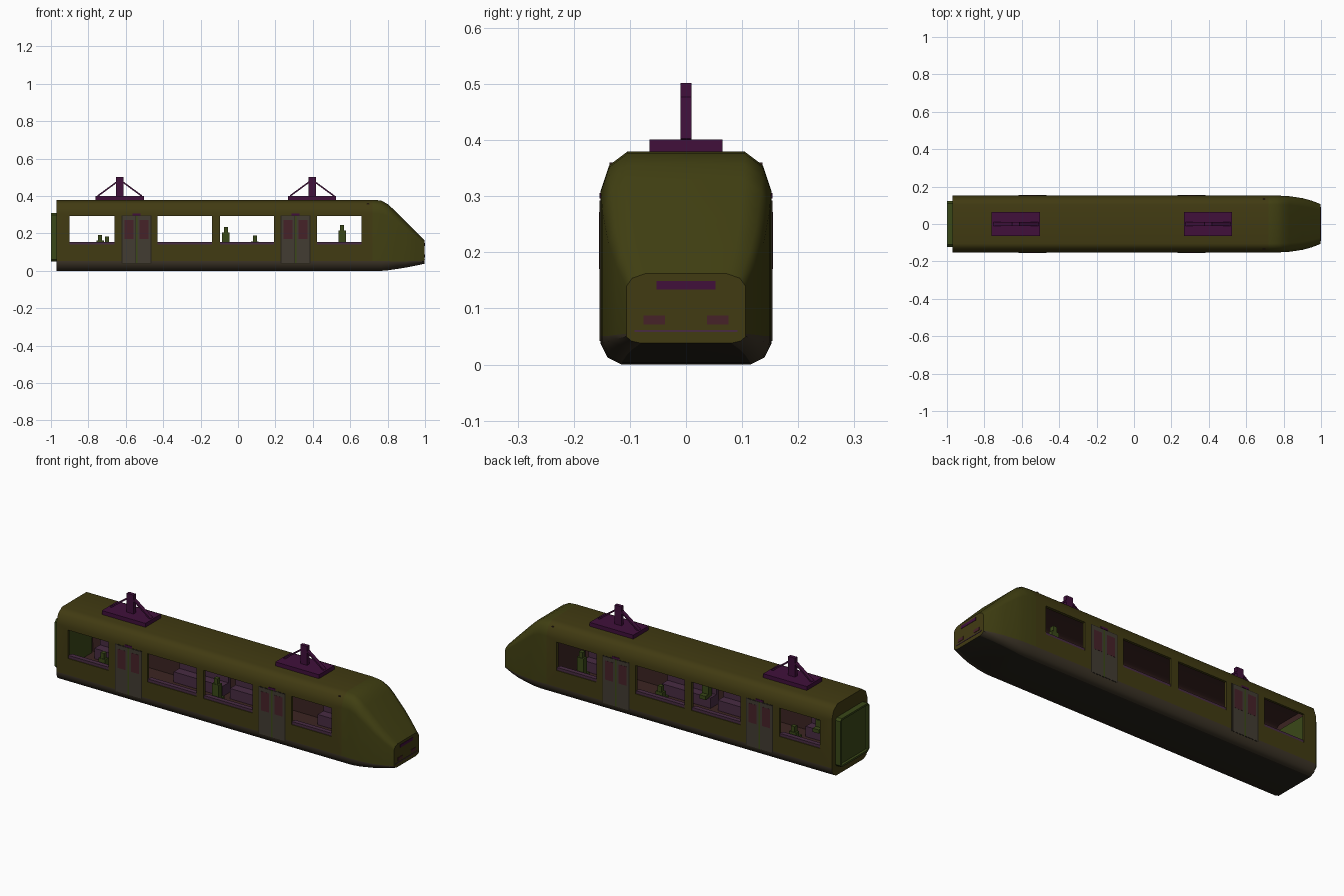
import bpy, bmesh
from math import radians
from mathutils import Vector

if "Cube" in bpy.data.objects:
    bpy.data.objects.remove(bpy.data.objects["Cube"])


def mat(name, *rgb):
    m = bpy.data.materials.new(name)
    m.use_nodes = True
    m.diffuse_color = (*rgb, 1)
    m.node_tree.nodes["Principled BSDF"].inputs["Base Color"].default_value = (*rgb, 1)
    return m


BODY = mat("olive brown", .053, .043, .006)
NOSE = mat("olive green", .052, .05, .006)
STRIPE = mat("taupe", .045, .034, .02)
SKIRT = mat("dark brown", .019, .016, .01)
INNER = mat("maroon brown", .045, .018, .016)
DOOR = mat("door grey", .055, .045, .032)
GLASS = mat("dark rose", .062, .016, .022)
PURPLE = mat("deep purple", .052, .005, .044)
SEAT = mat("seat mauve", .065, .025, .055)
GREEN = mat("leaf green", .042, .065, .009)


def finish(name, bm, *mats):
    me = bpy.data.meshes.new(name)
    bmesh.ops.recalc_face_normals(bm, faces=bm.faces[:])
    bm.to_mesh(me)
    bm.free()
    ob = bpy.data.objects.new(name, me)
    bpy.context.collection.objects.link(ob)
    for m in mats:
        me.materials.append(m)
    return ob


def add_box(bm, x, y, z):
    """Box from three (low, high) ranges."""
    r = bmesh.ops.create_cube(bm, size=1)
    for v in r["verts"]:
        for i, (a, b) in enumerate((x, y, z)):
            v.co[i] = (a + b) / 2 + v.co[i] * (b - a)
    return r["verts"]


def box(name, x, y, z, m):
    bm = bmesh.new()
    add_box(bm, x, y, z)
    return finish(name, bm, m)


def activate(ob):
    bpy.ops.object.select_all(action='DESELECT')
    ob.select_set(True)
    bpy.context.view_layer.objects.active = ob


# Car shell: one cross-section lofted along x, shrinking into the nose
half = [(.115, 0), (.14, .013), (.152, .037), (.152, .052),
        (.152, .31), (.137, .355), (.104, .38)]
section = half + [(-y, z) for y, z in reversed(half)]
# x, half-width scale, bottom, top
stations = [(-.97, 1, 0, .38), (.72, 1, 0, .38), (.765, 1, 0, .376), (.8, .99, .003, .357),
            (.83, .977, .007, .33), (.9, .91, .018, .26), (.95, .82, .028, .21), (.998, .7, .038, .162)]
bm = bmesh.new()
rings = [[bm.verts.new((x, y * s, lo + z * (hi - lo) / .38)) for y, z in section]
         for x, s, lo, hi in stations]
n = len(section)
lower = {0: 2, 1: 2, 2: 2, n - 2: 2, n - 3: 2, n - 4: 2, n - 1: 3}
for k, (a, b) in enumerate(zip(rings, rings[1:])):
    for i in range(n):
        j = (i + 1) % n
        f = bm.faces.new((a[i], a[j], b[j], b[i]))
        f.material_index = lower.get(i, 1 if k >= 1 else 0)
bm.faces.new(rings[0])
bm.faces.new(rings[-1])
shell = finish("car_shell", bm, BODY, NOSE, STRIPE, SKIRT, INNER)

# Hollow shell with window openings through both sides
windows = [(-.9, -.66), (-.43, -.14), (-.097, .192), (.423, .66)]
bm = bmesh.new()
for w in windows:
    add_box(bm, w, (-.3, .3), (.14, .292))
cutter = finish("window_cutter", bm)
cutter.hide_render = True
sol = shell.modifiers.new("thickness", 'SOLIDIFY')
sol.thickness = .016
sol.offset = -1
sol.material_offset = 4
cut = shell.modifiers.new("windows", 'BOOLEAN')
cut.object = cutter
cut.operation = 'DIFFERENCE'
cut.solver = 'EXACT'
activate(shell)
for m in ("thickness", "windows"):
    bpy.ops.object.modifier_apply(modifier=m)
bpy.data.objects.remove(cutter)
bpy.ops.object.shade_smooth_by_angle(angle=radians(40))
weighted = shell.modifiers.new("clean_normals", 'WEIGHTED_NORMAL')
weighted.keep_sharp = True

# Nose lamps and trim
for name, y, z, m in [("destination_strip", (-.053, .053), (.134, .149), PURPLE),
                      ("left_headlight", (.037, .076), (.071, .087), GLASS),
                      ("right_headlight", (-.076, -.037), (.071, .087), GLASS),
                      ("bumper_line", (-.092, .092), (.058, .062), SEAT)]:
    box(name, (.996, 1), y, z, m)

# Rear gangway with a recessed panel
bm = bmesh.new()
add_box(bm, (-1, -.965), (-.122, .122), (.05, .31))
bm.normal_update()
back = [f for f in bm.faces if f.normal.x < -.9]
uprights = [e for e in bm.edges if abs(e.verts[0].co.x - e.verts[1].co.x) > .01]
bmesh.ops.inset_region(bm, faces=back, thickness=.014, depth=0)
bmesh.ops.inset_region(bm, faces=back, thickness=.002, depth=-.012)
bmesh.ops.bevel(bm, geom=uprights, offset=.012, segments=1, affect='EDGES')
finish("rear_gangway", bm, GREEN)

# Double doors and window sills on both sides
for side, s in (("left", 1), ("right", -1)):
    def plate(name, x, z, out, m, deep=.148):
        box(f"{side}_{name}", x, sorted((s * deep, s * out)), z, m)
    for c in (-.542, .308):
        plate("door_frame", (c - .08, c + .08), (.04, .296), .1528, SKIRT)
        plate("door_light", (c - .022, c + .022), (.296, .306), .1545, PURPLE)
        plate("door_seal", (c - .004, c + .004), (.042, .292), .154, GREEN)
        for d in (-1, 1):
            mid = c + d * .04
            plate("door_leaf", (mid - .035, mid + .035), (.042, .292), .154, DOOR)
            plate("door_window", (mid - .024, mid + .024), (.17, .272), .1548, GLASS)
    for x in windows:
        plate("window_sill", x, (.138, .155), .148, SEAT, .13)

# Interior: floor, cab wall, benches
box("floor", (-.955, .7), (-.137, .137), (.04, .055), INNER)
box("cab_wall", (.69, .7), (-.136, .136), (.05, .36), INNER)
box("rear_inner_wall", (-.954, -.948), (-.12, .12), (.05, .33), GREEN)
for s in (-1, 1):
    for x in windows:
        box("bench_seat", x, sorted((s * .07, s * .136)), (.055, .11), SEAT)
        box("bench_back", x, sorted((s * .118, s * .136)), (.11, .152), SEAT)

# Seated passengers: blocky torso, lap and head
for x, y, top in [(-.737, -.085, .192), (-.7, .085, .184), (-.065, -.085, .235),
                  (.09, .085, .188), (.557, .085, .245)]:
    d = 1 if y < 0 else -1
    bm = bmesh.new()
    add_box(bm, (x - .02, x + .02), (y - .014, y + .014), (.105, top - .03))
    add_box(bm, (x - .018, x + .018), sorted((y, y + d * .04)), (.105, .125))
    add_box(bm, (x - .011, x + .011), (y - .011, y + .011), (top - .032, top))
    finish("passenger", bm, GREEN)

# Roof current collectors
for c in (-.632, .396):
    bm = bmesh.new()
    add_box(bm, (c - .129, c + .129), (-.065, .065), (.375, .401))
    add_box(bm, (c - .02, c + .02), (-.01, .01), (.4, .502))
    for d in (-1, 1):
        a, b = Vector((c + d * .118, 0, .4)), Vector((c + d * .012, 0, .478))
        r = add_box(bm, (-.004, .004), (-.01, .01), (-.5, .5))
        turn = (b - a).to_track_quat('Z', 'Y').to_matrix()
        up = Vector((0, 1, 0))
        axis = (b - a).normalized()
        across = axis.cross(up)
        for v in r:
            t = v.co.z + .5
            v.co = a.lerp(b, t) + across * v.co.x + up * v.co.y
    finish("current_collector", bm, PURPLE)
